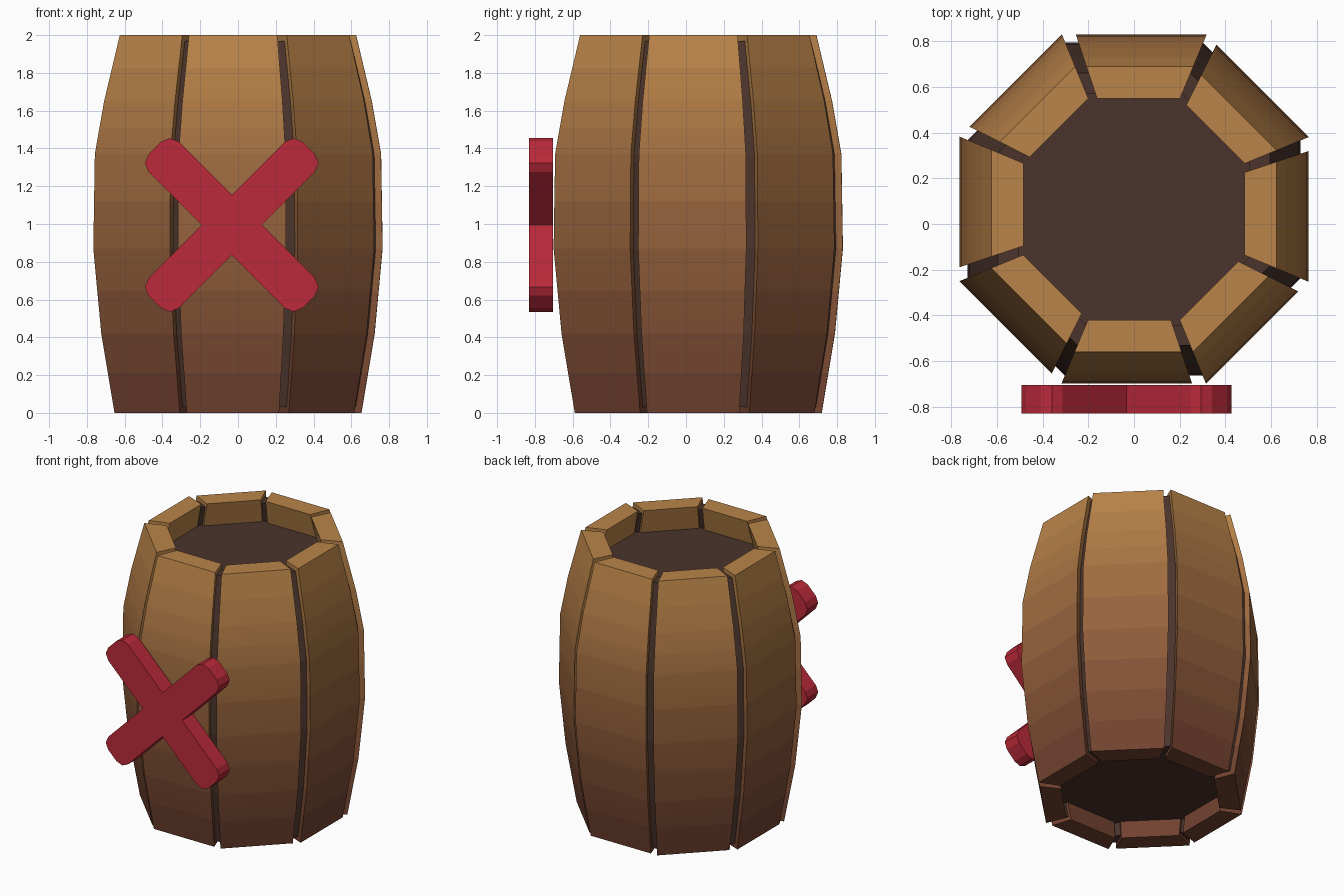
import bpy, bmesh
from math import sin, cos, radians, pi
from mathutils import Vector

if "Cube" in bpy.data.objects:
    bpy.data.objects.remove(bpy.data.objects["Cube"])

CENTRE_Y = 0.065
# barrel bulge: (height, distance from axis to the flat of each side)
PROFILE = [(0, .653), (.42, .723), (.87, .765), (1.37, .757), (1.65, .708), (2, .625)]


def bulge(z):
    for (z0, r0), (z1, r1) in zip(PROFILE, PROFILE[1:]):
        if z <= z1:
            return r0 + (r1 - r0) * (z - z0) / (z1 - z0)


def material(name, rgb):
    m = bpy.data.materials.new(name)
    m.diffuse_color = [(c / 255) ** 2.2 for c in rgb] + [1]
    m.use_nodes = True
    m.node_tree.nodes["Principled BSDF"].inputs["Base Color"].default_value = m.diffuse_color
    return m


def make_object(name, verts, faces, mats, indices=None):
    me = bpy.data.meshes.new(name)
    me.from_pydata(verts, [], faces)
    for m in mats:
        me.materials.append(m)
    for p, i in zip(me.polygons, indices or []):
        p.material_index = i
    bm = bmesh.new()
    bm.from_mesh(me)
    bmesh.ops.recalc_face_normals(bm, faces=bm.faces)
    bm.to_mesh(me)
    bm.free()
    ob = bpy.data.objects.new(name, me)
    bpy.context.collection.objects.link(ob)
    return ob


def bridge(rings, n):
    """Quads between consecutive rings of n vertices, plus both end caps."""
    faces = [(a * n + i, a * n + (i + 1) % n, (a + 1) * n + (i + 1) % n, (a + 1) * n + i)
             for a in range(rings - 1) for i in range(n)]
    return faces + [tuple(range(n)), tuple(range((rings - 1) * n, rings * n))]


# wood darkens towards the floor
BOTTOM, TOP = (110, 65, 50), (188, 134, 75)
heights = []
for (z0, _), (z1, _) in zip(PROFILE, PROFILE[1:]):
    heights += [z0, (z0 + z1) / 2]
heights.append(2)
bands = len(heights) - 1
wood = []
for b in range(bands):
    f = (heights[b] + heights[b + 1]) / 4
    wood.append(material(f"wood_{b}", [p + (q - p) * f for p, q in zip(BOTTOM, TOP)]))
dark = material("dark_wood", (76, 55, 48))
red = material("red_paint", (186, 46, 60))

# eight staves, each leaving a gap at one edge
for k in range(8):
    a = k * pi / 4
    out, side = Vector((cos(a), sin(a), 0)), Vector((-sin(a), cos(a), 0))
    verts = []
    for z in heights:
        for depth, t in ((0, -.416), (0, .333), (.14, .333), (.14, -.416)):
            r = bulge(z) - depth
            verts.append(out * r + side * r * t + Vector((0, CENTRE_Y, z)))
    idx = [b for b in range(bands) for _ in range(4)] + [0, bands - 1]
    stave = make_object(f"stave_{k + 1}", verts, bridge(len(heights), 4), wood, idx)
    bpy.ops.object.select_all(action='DESELECT')
    stave.select_set(True)
    bpy.context.view_layer.objects.active = stave
    bpy.ops.object.shade_smooth_by_angle(angle=radians(30))

# dark inner barrel with recessed ends
zs = [.03] + [z for z, _ in PROFILE[1:-1]] + [1.97]
section = ([(bulge(.14) - .125, .14), (bulge(.03) - .125, .03)]
           + [(bulge(z) - .035, z) for z in zs]
           + [(bulge(1.97) - .125, 1.97), (bulge(1.82) - .125, 1.82)])
verts = []
for r, z in section:
    c = r / cos(pi / 8)
    verts += [(c * cos((i + .5) * pi / 4), CENTRE_Y + c * sin((i + .5) * pi / 4), z) for i in range(8)]
make_object("inner_barrel", verts, bridge(len(section), 8), [dark])

# red cross on the front, with rounded arm ends
H, L, R = .113, .576, .066
arm = [(H, -H)]
for s, angles in ((-1, (-90, -45, 0)), (1, (0, 45, 90))):
    arm += [(L - R + R * cos(radians(d)), s * (H - R) + R * sin(radians(d))) for d in angles]
outline = []
for k in range(4):
    a = radians(45 + 90 * k)
    outline += [(u * cos(a) - v * sin(a), u * sin(a) + v * cos(a)) for u, v in arm]
verts = [(x - .033, y, z + .995) for y in (-.83, -.705) for x, z in outline]
make_object("front_cross", verts, bridge(2, len(outline)), [red])
